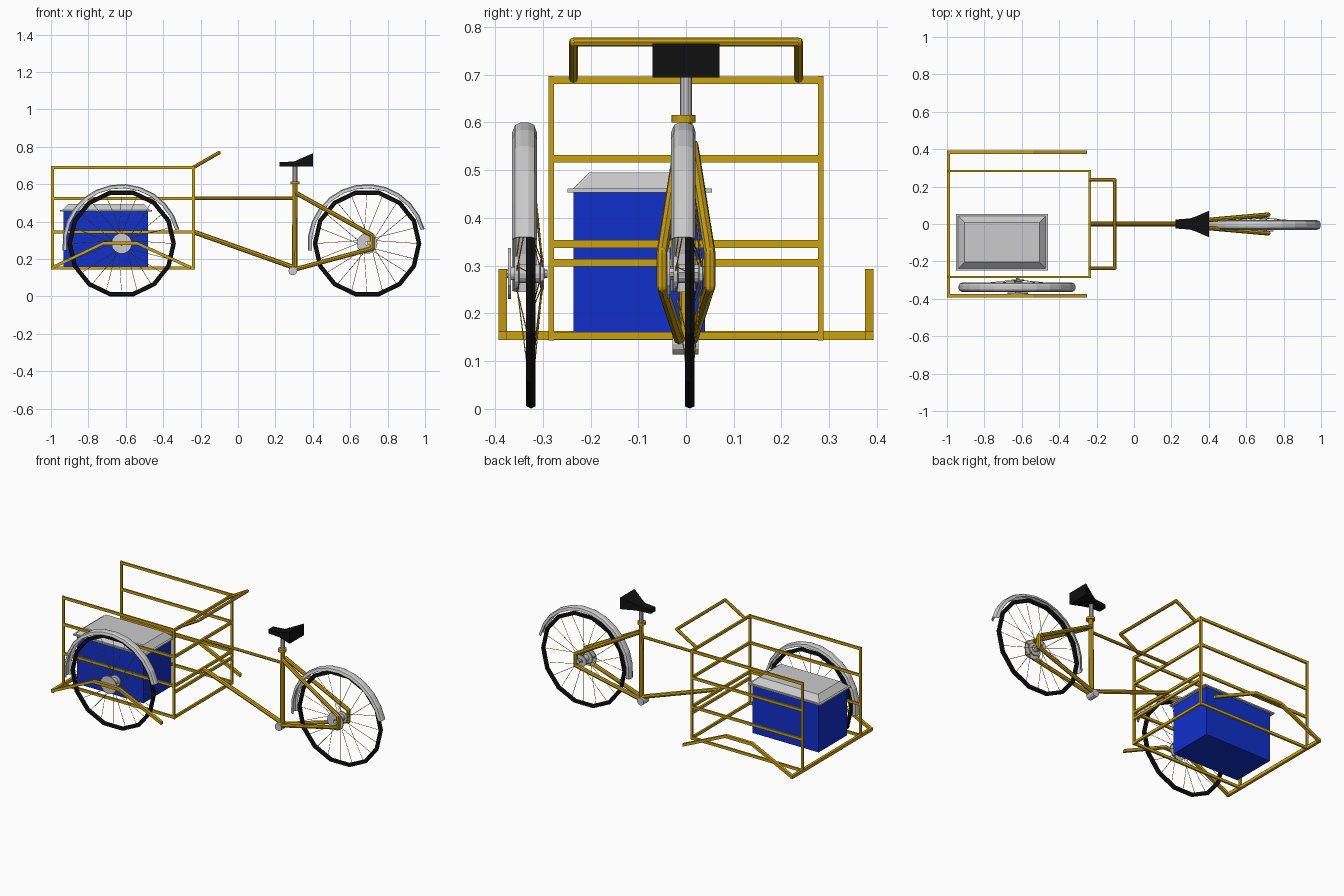
import bpy, bmesh, math
from mathutils import Vector, Matrix

if "Cube" in bpy.data.objects:
    bpy.data.objects.remove(bpy.data.objects["Cube"])


def material(name, rgb):
    m = bpy.data.materials.new(name)
    m.diffuse_color = (*rgb, 1)
    m.use_nodes = True
    m.node_tree.nodes["Principled BSDF"].inputs["Base Color"].default_value = m.diffuse_color
    return m


YELLOW = material("yellow_paint", (0.6, 0.36, 0.005))
BLUE = material("blue_box", (0.005, 0.03, 0.6))
BLACK = material("black_rubber", (0.005, 0.005, 0.005))


def finish(name, bm, mat=None):
    bmesh.ops.recalc_face_normals(bm, faces=bm.faces)
    me = bpy.data.meshes.new(name)
    bm.to_mesh(me)
    bm.free()
    ob = bpy.data.objects.new(name, me)
    bpy.context.collection.objects.link(ob)
    if mat:
        me.materials.append(mat)
    return ob


def box(name, lo, hi, mat=None):
    lo, hi = Vector(lo), Vector(hi)
    bm = bmesh.new()
    m = Matrix.Translation((lo + hi) / 2) @ Matrix.Diagonal((*(hi - lo), 1))
    bmesh.ops.create_cube(bm, size=1, matrix=m)
    return finish(name, bm, mat)


def tubes(name, paths, r, mat=None, sides=8, joints=True):
    """Straight tube segments with ball joints at the bends."""
    bm = bmesh.new()
    for pts in paths:
        pts = [Vector(p) for p in pts]
        for a, b in zip(pts, pts[1:]):
            d = b - a
            m = Matrix.Translation((a + b) / 2) @ d.to_track_quat('Z', 'Y').to_matrix().to_4x4()
            bmesh.ops.create_cone(bm, cap_ends=True, segments=sides, radius1=r, radius2=r,
                                  depth=d.length, matrix=m)
        for p in pts[1:-1] if joints else []:
            bmesh.ops.create_uvsphere(bm, u_segments=8, v_segments=6, radius=r,
                                      matrix=Matrix.Translation(p))
    return finish(name, bm, mat)


def loft(name, rings, mat=None, closed=False, caps=True, loop=False):
    """Skin a list of point rings; loop joins last ring to first."""
    bm = bmesh.new()
    vs = [[bm.verts.new(p) for p in ring] for ring in rings]
    n = len(vs[0])
    pairs = list(zip(vs, vs[1:])) + ([(vs[-1], vs[0])] if loop else [])
    for a, b in pairs:
        for i in range(n if closed else n - 1):
            j = (i + 1) % n
            bm.faces.new((a[i], a[j], b[j], b[i]))
    if closed and caps and not loop:
        bm.faces.new(vs[0])
        bm.faces.new(vs[-1])
    return finish(name, bm, mat)


def around(c, profile, angle):
    """Place (radius, y) points at an angle about the wheel axle."""
    return [(c[0] + r * math.cos(angle), c[1] + y, c[2] + r * math.sin(angle)) for r, y in profile]


def wheel(prefix, c):
    turn = 2 * math.pi
    # fourteen-sided tyre
    prof = [(0.290, 0), (0.285, 0.01), (0.269, 0.01), (0.266, 0), (0.269, -0.01), (0.285, -0.01)]
    loft(prefix + "_tyre", [around(c, prof, turn * i / 14) for i in range(14)],
         BLACK, closed=True, loop=True)
    # hub and side disc
    prof = [(0.01, -0.048), (0.055, -0.048), (0.055, -0.042), (0.014, -0.042), (0.014, -0.034),
            (0.038, -0.034), (0.038, -0.026), (0.02, -0.024), (0.02, 0.018),
            (0.034, 0.02), (0.034, 0.027), (0.01, 0.028)]
    loft(prefix + "_hub", [around(c, prof, turn * i / 14) for i in range(14)],
         closed=True, loop=True)
    # spokes alternate between flanges
    paths = []
    for i in range(20):
        a = turn * i / 20
        y = 0.024 if i % 2 else -0.03
        paths.append([around(c, [(0.034, y)], a + (0.5 if i % 4 < 2 else -0.5))[0],
                      around(c, [(0.268, 0)], a)[0]])
    tubes(prefix + "_spokes", paths, 0.0013, YELLOW, 4)
    # mudguard
    prof = [(0.296, -0.038), (0.311, -0.032), (0.316, -0.022),
            (0.316, -0.005), (0.311, 0.006), (0.296, 0.011)]
    ob = loft(prefix + "_mudguard",
              [around(c, prof, math.radians(14 + 173 * i / 12)) for i in range(13)])
    s = ob.modifiers.new("thickness", 'SOLIDIFY')
    s.thickness = 0.003
    s.offset = 0


wheel("rear_wheel", (0.69, 0.008, 0.283))
wheel("front_wheel", (-0.622, -0.325, 0.283))

# cargo cage: corner posts, side rails and cross bars on the rider side
levels = (0.688, 0.524, 0.345, 0.153)
for s, side in ((-1, "right"), (1, "left")):
    y0, y1 = sorted((s * 0.277, s * 0.288))
    for k, x in enumerate((-0.992, -0.238)):
        box(f"cage_post_{side}_{k}", (x - 0.007, y0, 0.143), (x + 0.007, y1, 0.697), YELLOW)
    for k, z in enumerate(levels):
        box(f"cage_rail_{side}_{k}", (-0.999, y0, z - 0.008), (-0.231, y1, z + 0.008), YELLOW)
for k, z in enumerate(levels + (0.306,)):
    box(f"cage_cross_bar_{k}", (-0.243, -0.288, z - 0.008), (-0.231, 0.288, z + 0.008), YELLOW)

# bottom front bar and bent outer wheel carriers
box("cage_front_bar", (-1.0, -0.392, 0.144), (-0.984, 0.392, 0.163), YELLOW)
for s, side in ((-1, "right"), (1, "left")):
    prof = [(-0.995, 0.153), (-0.72, 0.284), (-0.54, 0.284), (-0.25, 0.153)]
    rings = [[(x, s * 0.384 + dy, z + dz) for dy, dz in
              ((-0.009, -0.009), (0.009, -0.009), (0.009, 0.009), (-0.009, 0.009))]
             for x, z in prof]
    loft(f"wheel_carrier_{side}", rings, YELLOW, closed=True)
tubes("front_axle", [[(-0.622, -0.384, 0.283), (-0.622, -0.29, 0.283)]], 0.009)

# push handle on top of the cage
tubes("handlebar", [[(-0.238, -0.236, 0.69), (-0.102, -0.236, 0.768),
                     (-0.102, 0.236, 0.768), (-0.238, 0.236, 0.69)]], 0.0095, YELLOW)

# frame tubes
tubes("top_tube", [[(-0.238, 0, 0.525), (0.305, 0, 0.525)]], 0.009, YELLOW)
tubes("lower_tube", [[(-0.238, 0, 0.345), (0.298, 0, 0.155)]], 0.013, YELLOW)
tubes("seat_tube", [[(0.303, 0, 0.14), (0.305, 0, 0.605)]], 0.014, YELLOW)
tubes("seat_collar", [[(0.305, -0.005, 0.6), (0.305, -0.005, 0.615)]], 0.025, YELLOW, 12)
tubes("rear_stays", [[(0.31, s * 0.014, 0.553), (0.718, s * 0.05, 0.326),
                      (0.718, s * 0.05, 0.256), (0.31, s * 0.014, 0.146)]
                     for s in (-1, 1)], 0.012, YELLOW)
tubes("rear_axle", [[(0.70, -0.055, 0.285), (0.70, 0.055, 0.285)]], 0.012)
tubes("bottom_bracket", [[(0.293, -0.028, 0.136), (0.293, 0.026, 0.136)]], 0.023, None, 12)
tubes("seat_post", [[(0.305, 0, 0.6), (0.305, 0, 0.71)]], 0.013, None, 10)

# saddle: x, half width, top height
loft("saddle", [[(x, -w, 0.694), (x, w, 0.694), (x, w, z), (x, -w, z)] for x, w, z in
                ((0.223, 0.024, 0.718), (0.30, 0.03, 0.721), (0.33, 0.04, 0.735), (0.40, 0.07, 0.765))],
     BLACK, closed=True)

# cargo box and bevelled lid
box("cargo_box", (-0.932, -0.236, 0.156), (-0.48, 0.04, 0.455), BLUE)
cx, cy = -0.706, -0.097
loft("box_lid", [[(cx + i * hx, cy + j * hy, z) for i, j in ((-1, -1), (1, -1), (1, 1), (-1, 1))]
                 for hx, hy, z in ((0.246, 0.151, 0.453), (0.246, 0.151, 0.461),
                                   (0.234, 0.14, 0.461), (0.2, 0.106, 0.495))], closed=True)
